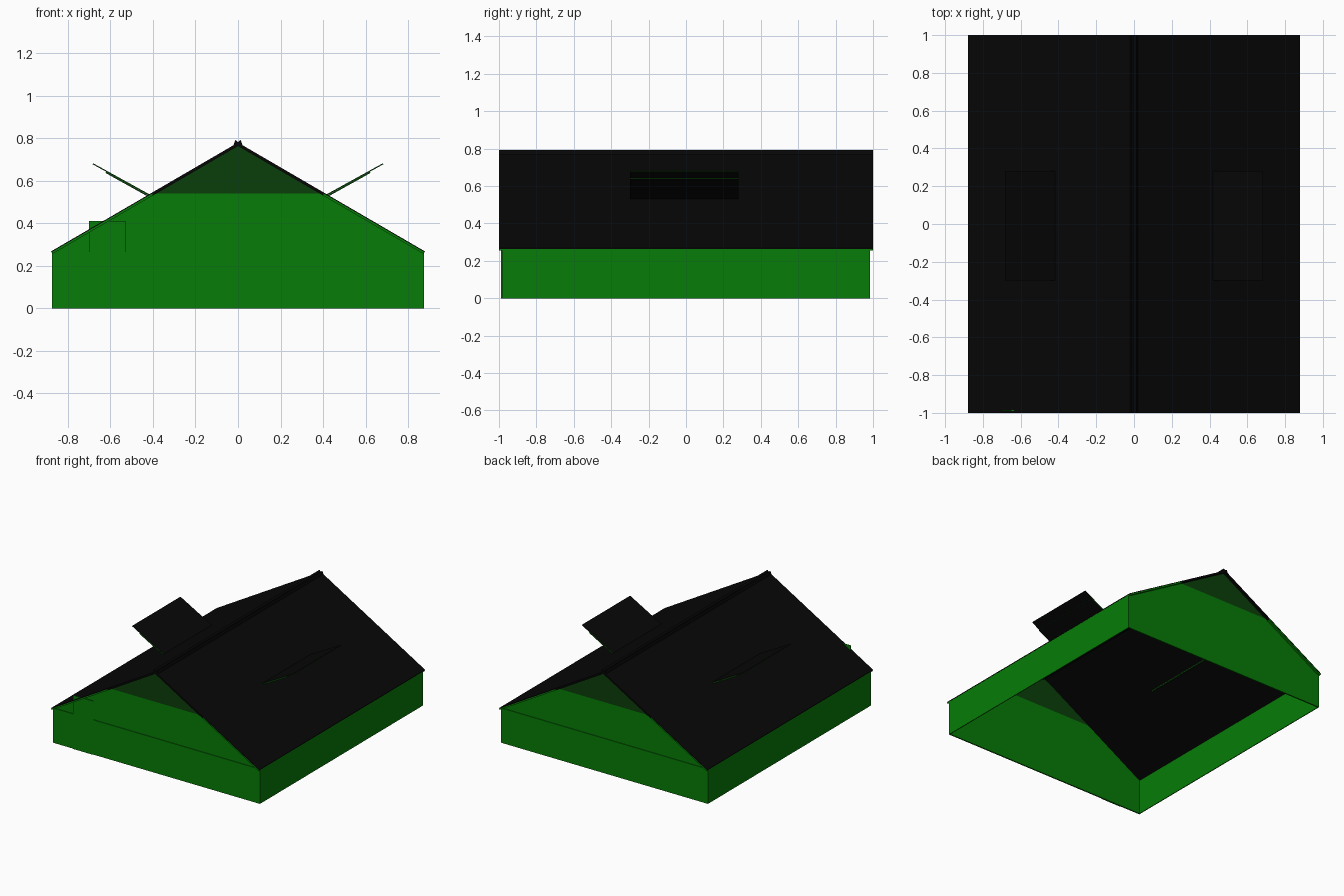
import bpy, bmesh

if "Cube" in bpy.data.objects:
    bpy.data.objects.remove(bpy.data.objects["Cube"])

def mat(name, c):
    m = bpy.data.materials.new(name)
    m.diffuse_color = (*c, 1)
    m.use_nodes = True
    m.node_tree.nodes["Principled BSDF"].inputs["Base Color"].default_value = m.diffuse_color
    return m

GREEN = mat("green paint", (0.002, 0.2, 0.002))
DARK = mat("dark green", (0.003, 0.047, 0.003))
BLACK = mat("black glass", (0.002, 0.002, 0.002))

def prism(name, pts, y0, y1, m, edge=None, flat_z=0.8):
    """Extrude an x-z outline along y; optional edge colour on faces not facing the sheet normal."""
    bm = bmesh.new()
    a = [bm.verts.new((x, y0, z)) for x, z in pts]
    b = [bm.verts.new((x, y1, z)) for x, z in pts]
    bm.faces.new(a)
    bm.faces.new(b[::-1])
    n = len(pts)
    for i in range(n):
        j = (i + 1) % n
        bm.faces.new((a[i], b[i], b[j], a[j]))
    bmesh.ops.recalc_face_normals(bm, faces=bm.faces[:])
    if edge:
        for f in bm.faces:
            f.material_index = 0 if abs(f.normal.z) > flat_z else 1
    me = bpy.data.meshes.new(name)
    bm.to_mesh(me)
    bm.free()
    me.materials.append(m)
    if edge:
        me.materials.append(edge)
    o = bpy.data.objects.new(name, me)
    bpy.context.collection.objects.link(o)
    return o

W, EAVE, RIDGE, SPLIT = 0.875, 0.268, 0.78, 0.54
K = (RIDGE - EAVE) / 0.88

def rz(x, drop=0.0):
    return RIDGE - K * abs(x) - drop

def rect(x0, x1, z0, z1):
    return [(x0, z0), (x1, z0), (x1, z1), (x0, z1)]

xs = (RIDGE - 0.006 - SPLIT) / K      # half width where gable colour changes

# Gable ends: green lower part, dark green glazed top
for side, s in (("front", -1), ("back", 1)):
    y0, y1 = sorted((s * 0.975, s * 0.98))
    prism(side + "_gable", [(-W, 0), (W, 0), (W, rz(W, .006)), (xs, SPLIT),
                            (-xs, SPLIT), (-W, rz(W, .006))], y0, y1, GREEN)
    prism(side + "_gable_window", [(-xs, SPLIT), (xs, SPLIT), (0, rz(0, .006))], y0, y1, DARK)
    # Lower wall panel
    y0, y1 = sorted((s * 0.98, s * 0.985))
    prism(side + "_base_panel", rect(-W, W, 0, 0.265), y0, y1, GREEN)
    # Boards beneath the roof edge
    y0, y1 = sorted((s * 0.98, s * 0.999))
    for t in (-1, 1):
        for nm, xa, xb, m in (("lower", xs, W, GREEN), ("upper", 0, xs, BLACK)):
            prism(f"{side}_rake_{nm}", [(t * xa, rz(xa, .003)), (t * xb, rz(xb, .003)),
                  (t * xb, rz(xb, .016)), (t * xa, rz(xa, .016))], y0, y1, m)

# Door on the front, its corner reaching past the roof edge
prism("door", rect(-0.70, -0.53, 0, 0.41), -0.989, -0.984, GREEN)

for t, side in ((-1, "left"), (1, "right")):
    # Long side wall
    prism(side + "_wall", rect(*sorted((t * (W - .006), t * W)), 0, EAVE), -0.983, 0.983, GREEN)
    # Roof slope
    prism(side + "_roof", [(0, RIDGE), (t * 0.88, EAVE), (t * 0.88, EAVE - .005),
                           (0, RIDGE - .005)], -1, 1, BLACK)
    # Opened roof vent: glass sheet with dark green edges, on a shorter frame
    prism(side + "_vent_glass", [(t * .412, .534), (t * .682, .683), (t * .684, .678), (t * .414, .529)],
          -0.30, 0.28, BLACK, DARK)
    prism(side + "_vent_frame", [(t * .415, .529), (t * .62, .643), (t * .623, .637), (t * .418, .523)],
          -0.30, 0.28, BLACK, DARK)

# Ridge cap with a shallow groove
prism("ridge_cap", [(-.025, .757), (-.013, .792), (0, .783), (.013, .792), (.025, .757), (0, .77)],
      -1, 1, BLACK)
